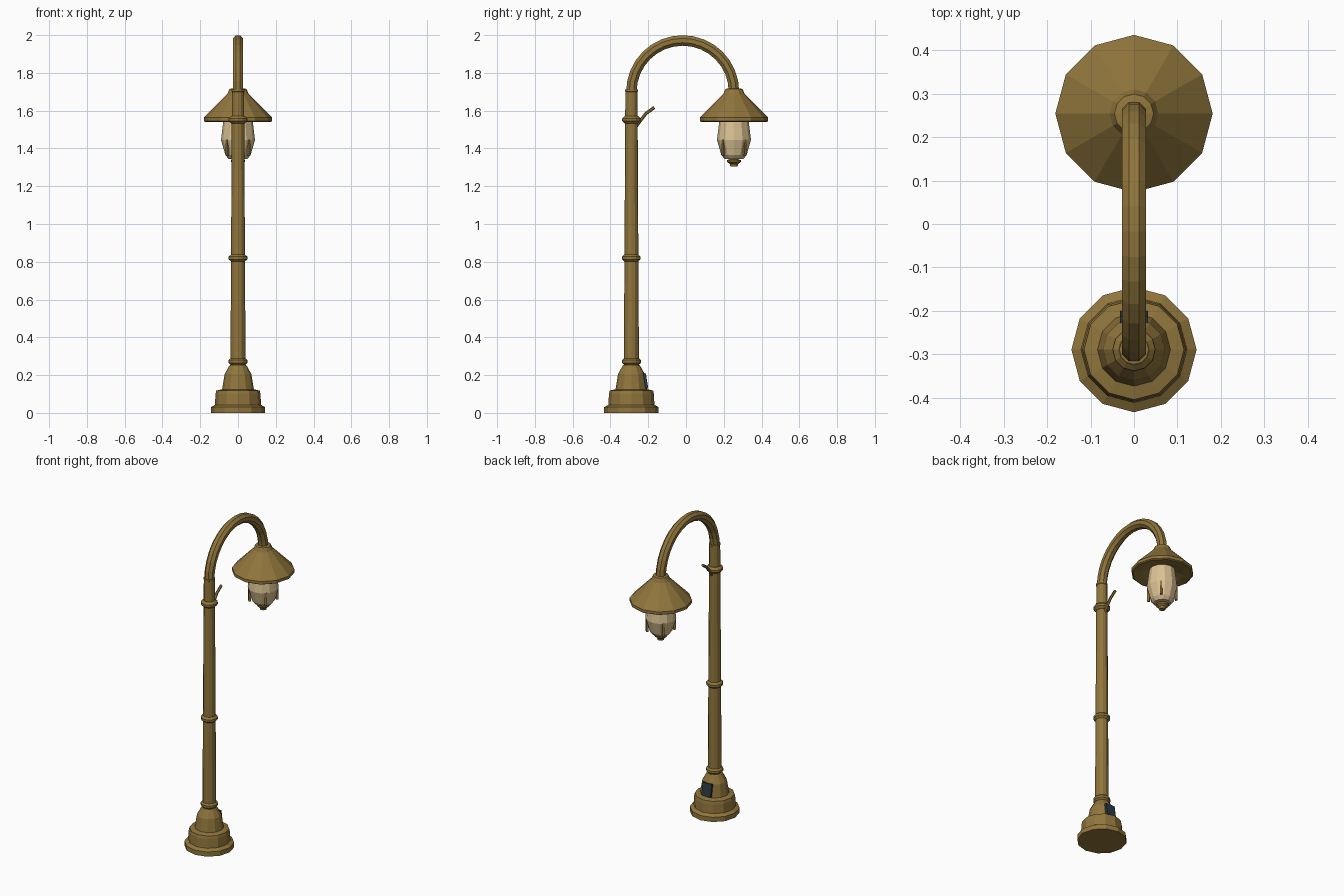
import bpy, bmesh, math
from mathutils import Vector, Matrix

if "Cube" in bpy.data.objects:
    bpy.data.objects.remove(bpy.data.objects["Cube"])

POLE_Y, LAMP_Y = -0.289, 0.254


def material(name, rgb):
    m = bpy.data.materials.new(name)
    m.diffuse_color = (*rgb, 1)
    m.use_nodes = True
    m.node_tree.nodes["Principled BSDF"].inputs["Base Color"].default_value = m.diffuse_color
    return m


bronze = material("bronze", (0.28, 0.18, 0.045))
cream = material("cream_glass", (0.70, 0.53, 0.29))
slate = material("dark_slate", (0.025, 0.04, 0.05))


def finish(bm, name, mat):
    bmesh.ops.remove_doubles(bm, verts=bm.verts, dist=1e-5)
    bmesh.ops.recalc_face_normals(bm, faces=bm.faces)
    me = bpy.data.meshes.new(name)
    bm.to_mesh(me)
    bm.free()
    me.materials.append(mat)
    ob = bpy.data.objects.new(name, me)
    bpy.context.collection.objects.link(ob)
    return ob


def skin(rings, name, mat):
    """Join rings of points into a closed skin with end caps."""
    bm = bmesh.new()
    loops = [[bm.verts.new(p) for p in ring] for ring in rings]
    n = len(loops[0])
    for a, b in zip(loops, loops[1:]):
        for i in range(n):
            j = (i + 1) % n
            bm.faces.new((a[i], a[j], b[j], b[i]))
    bm.faces.new(loops[0])
    bm.faces.new(loops[-1])
    return finish(bm, name, mat)


def lathe(name, profile, y, mat, sides=12):
    rings = [[(r * math.cos(math.tau * i / sides), y + r * math.sin(math.tau * i / sides), z)
              for i in range(sides)] for r, z in profile]
    return skin(rings, name, mat)


def tube(name, path, r, mat, sides=8):
    """Tube along a path of (y, z) points."""
    rings = []
    for k, (y, z) in enumerate(path):
        a, b = path[max(k - 1, 0)], path[min(k + 1, len(path) - 1)]
        t = Vector((0, b[0] - a[0], b[1] - a[1])).normalized()
        side = Vector((1, 0, 0))
        up = side.cross(t)
        angles = [math.tau * (i + 0.5) / sides for i in range(sides)]
        rings.append([Vector((0, y, z)) + r * (math.cos(q) * side + math.sin(q) * up)
                      for q in angles])
    return skin(rings, name, mat)


def box(name, size, matrix, mat):
    bm = bmesh.new()
    bmesh.ops.create_cube(bm, size=1, matrix=matrix @ Matrix.Diagonal((*size, 1)))
    return finish(bm, name, mat)


# Stepped base
lathe("base", [(0.144, 0), (0.144, 0.03), (0.122, 0.043), (0.119, 0.1), (0.115, 0.118),
               (0.084, 0.125), (0.071, 0.205), (0.046, 0.25), (0.036, 0.255)], POLE_Y, bronze)

# Tapered pole and its collars
lathe("pole", [(0.04, 0.24), (0.033, 1.55), (0.032, 1.70), (0.034, 1.702), (0.034, 1.712)],
      POLE_Y, bronze)
for name, z, r in (("lower_collar", 0.272, 0.05), ("middle_collar", 0.82, 0.049),
                   ("upper_collar", 1.552, 0.049)):
    lathe(name, [(r - 0.014, z - 0.02), (r, z - 0.007), (r, z + 0.007), (r - 0.014, z + 0.02)],
          POLE_Y, bronze)

# Service door on the back of the base
box("service_door", (0.064, 0.026, 0.08),
    Matrix.Translation((0, POLE_Y + 0.07, 0.168)) @ Matrix.Rotation(math.radians(9), 4, 'X'),
    slate)

# Arched arm
mid, rad = (POLE_Y + LAMP_Y) / 2, (LAMP_Y - POLE_Y) / 2
arc = [(mid - rad * math.cos(math.pi * i / 16), 1.70 + rad * math.sin(math.pi * i / 16))
       for i in range(17)]
tube("arched_arm", arc, 0.03, bronze)

# Small hook behind the pole
tube("hook", [(-0.275, 1.50), (-0.247, 1.54), (-0.212, 1.585), (-0.168, 1.617)],
     0.0085, bronze, 6)

# Conical shade with a shallow recess below
lathe("shade", [(0.03, 1.718), (0.045, 1.715), (0.056, 1.69), (0.181, 1.563), (0.181, 1.545),
                (0.172, 1.54), (0.125, 1.548), (0.07, 1.565)], LAMP_Y, bronze)

# Glass bowl
lathe("glass", [(0.074, 1.57), (0.079, 1.535), (0.09, 1.445), (0.067, 1.365), (0.05, 1.345)],
      LAMP_Y, cream)

# Four clips around the lower glass
for k in range(4):
    m = (Matrix.Translation((0, LAMP_Y, 1.405)) @ Matrix.Rotation(math.pi * (k / 2 + 0.25), 4, 'Z')
         @ Matrix.Translation((0.08, 0, 0)))
    box("glass_clip_%d" % (k + 1), (0.014, 0.013, 0.085), m, bronze)

# Finial under the glass
lathe("finial", [(0.05, 1.358), (0.046, 1.35), (0.022, 1.346), (0.024, 1.342), (0.038, 1.338),
                 (0.036, 1.328), (0.022, 1.318), (0.019, 1.305)], LAMP_Y, bronze)
